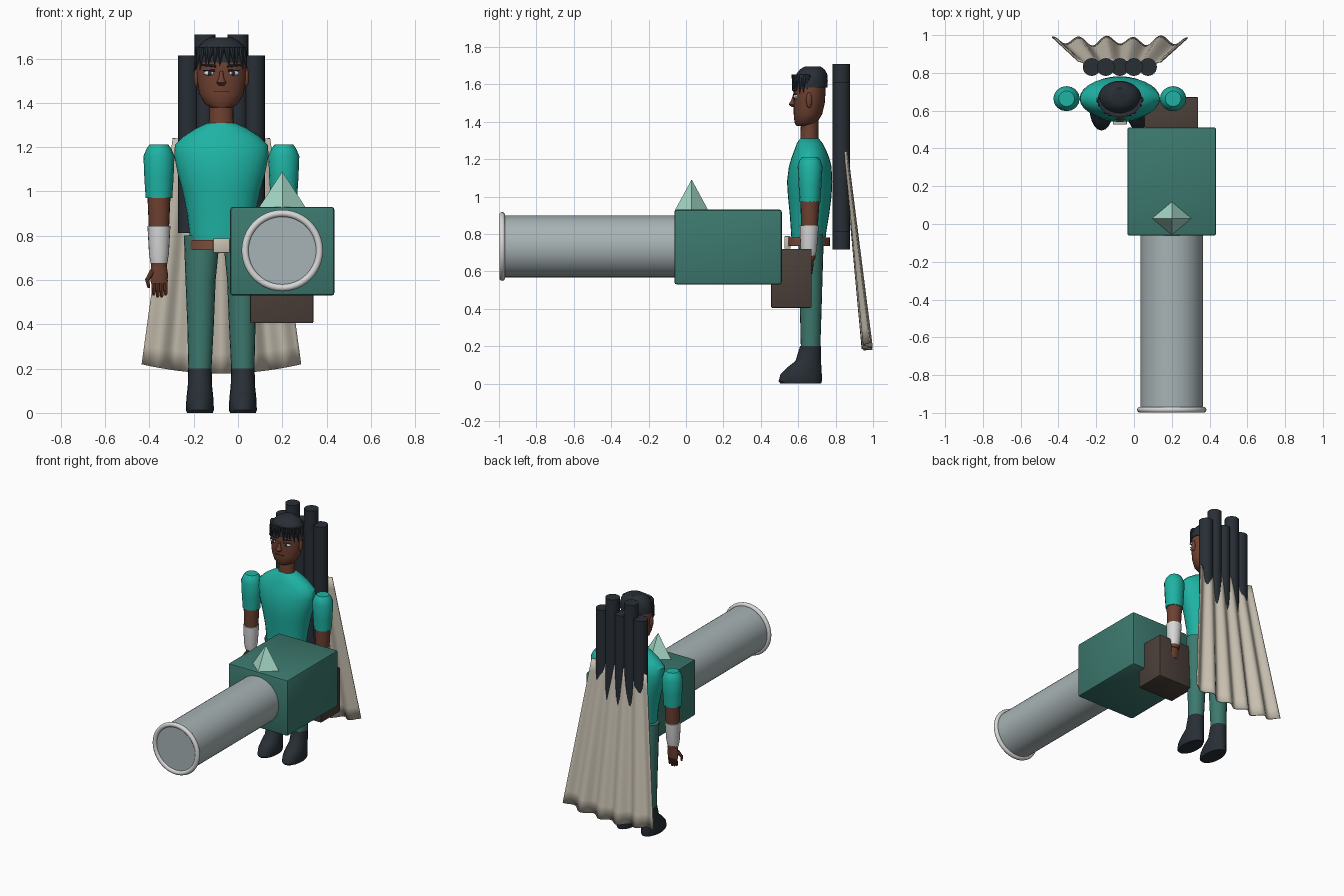
import bpy, bmesh, math, random
from mathutils import Vector

random.seed(4)
CX = -0.075  # centre line of the figure


def material(name, r, g, b):
    m = bpy.data.materials.new(name)
    m.diffuse_color = (r, g, b, 1)
    return m


TEAL = material("bright_teal", 0.013, 0.45, 0.37)
GREEN = material("dull_green", 0.045, 0.19, 0.155)
STEEL = material("steel_grey", 0.39, 0.45, 0.46)
WHITE = material("off_white", 0.68, 0.68, 0.68)
MINT = material("pale_mint", 0.38, 0.70, 0.58)
DARK = material("dark_slate", 0.021, 0.028, 0.036)
BARK = material("dark_brown", 0.07, 0.05, 0.042)
SKIN = material("brown_skin", 0.155, 0.052, 0.031)
CREAM = material("cream_cloth", 0.58, 0.53, 0.44)
LEATHER = material("belt_leather", 0.20, 0.075, 0.045)


def finish(name, bm, mat, angle=35):
    bmesh.ops.recalc_face_normals(bm, faces=bm.faces)
    me = bpy.data.meshes.new(name)
    bm.to_mesh(me)
    bm.free()
    me.materials.append(mat)
    me.shade_smooth()
    me.set_sharp_from_angle(angle=math.radians(angle))
    ob = bpy.data.objects.new(name, me)
    bpy.context.collection.objects.link(ob)
    return ob


def loft(name, rings, mat, n=20, angle=35):
    """Skin horizontal ellipses given as (x, y, z, rx, ry)."""
    bm = bmesh.new()
    loops = []
    for x, y, z, rx, ry in rings:
        loops.append([bm.verts.new((x + rx * math.cos(2 * math.pi * i / n),
                                    y + ry * math.sin(2 * math.pi * i / n), z)) for i in range(n)])
    for a, b in zip(loops, loops[1:]):
        for i in range(n):
            bm.faces.new((a[i], a[(i + 1) % n], b[(i + 1) % n], b[i]))
    bm.faces.new(loops[0])
    bm.faces.new(loops[-1])
    return finish(name, bm, mat, angle)


def body(name, x, profile, mat, n=20, angle=35):
    """Loft from a profile of (z, half width, front y, back y)."""
    return loft(name, [(x, (f + b) / 2, z, w, (b - f) / 2) for z, w, f, b in profile], mat, n, angle)


def rod(name, p, q, r1, r2, mat, n=24):
    """Tapered cylinder between two points."""
    p, q = Vector(p), Vector(q)
    bm = bmesh.new()
    bmesh.ops.create_cone(bm, cap_ends=True, segments=n, radius1=r1, radius2=r2, depth=(q - p).length)
    bm.transform((q - p).to_track_quat('Z', 'Y').to_matrix().to_4x4())
    bmesh.ops.translate(bm, verts=bm.verts, vec=(p + q) / 2)
    return finish(name, bm, mat)


def box(name, lo, hi, mat, bevel=0.0):
    bm = bmesh.new()
    bmesh.ops.create_cube(bm, size=1)
    for v in bm.verts:
        v.co = [(l + h) / 2 + c * (h - l) for l, h, c in zip(lo, hi, v.co)]
    if bevel:
        bmesh.ops.bevel(bm, geom=bm.edges[:], offset=bevel, segments=2, affect='EDGES', profile=0.5)
    return finish(name, bm, mat)


def ball(name, c, r, mat, n=14):
    bm = bmesh.new()
    bmesh.ops.create_uvsphere(bm, u_segments=n, v_segments=n // 2 + 1, radius=1)
    for v in bm.verts:
        v.co = [c[i] + v.co[i] * r[i] for i in range(3)]
    return finish(name, bm, mat)


# Cannon: barrel, muzzle rim, housing, stock and sight
rod("barrel", (0.2, -0.985, 0.733), (0.2, 0.0, 0.733), 0.165, 0.165, STEEL, 48)
bpy.ops.mesh.primitive_torus_add(location=(0.2, -0.983, 0.733), rotation=(math.pi / 2, 0, 0),
                                 major_radius=0.168, minor_radius=0.016,
                                 major_segments=48, minor_segments=10)
rim = bpy.context.object
rim.name = "muzzle_rim"
rim.data.materials.append(WHITE)
rim.data.shade_smooth()
box("cannon_housing", (-0.035, -0.062, 0.53), (0.435, 0.512, 0.93), GREEN, 0.012)
box("cannon_stock", (0.055, 0.455, 0.405), (0.34, 0.672, 0.72), BARK, 0.006)
loft("sight_pyramid", [(0.2, 0.03, 0.925, 0.107, 0.09), (0.2, 0.03, 1.09, 0.0005, 0.0005)], MINT, 4, 5)

# Bundle of tubes carried on the back
for i in range(5):
    half = 0.495 if i % 2 else 0.4
    x = CX + (i - 2) * 0.0745
    rod("back_tube", (x, 0.831, 1.213 - half), (x, 0.831, 1.213 + half), 0.047, 0.047, DARK)

# Pleated cape widening to an arched hem
bm = bmesh.new()
NU, NV = 60, 12
grid = []
for j in range(NV + 1):
    v = j / NV
    row = []
    for i in range(NU + 1):
        u = i / NU
        s = 2 * u - 1
        wave = math.cos(u * 5 * 2 * math.pi) + 0.25 * math.sin(u * 17)
        z = 1.24 + v * (0.178 + 0.042 * s * s - 1.24)
        row.append(bm.verts.new((CX + s * (0.22 + 0.14 * v),
                                 0.854 + 0.115 * v + wave * (0.007 + 0.015 * v), z)))
    grid.append(row)
for a, b in zip(grid, grid[1:]):
    for i in range(NU):
        bm.faces.new((a[i], a[i + 1], b[i + 1], b[i]))
cape = finish("cape", bm, CREAM)
thick = cape.modifiers.new("thickness", 'SOLIDIFY')
thick.thickness = 0.006
thick.offset = 0

# Torso, belt and buckle
body("tunic", CX, [(0.74, 0.135, 0.565, 0.745), (0.80, 0.143, 0.562, 0.748), (0.90, 0.155, 0.555, 0.765),
                   (1.00, 0.175, 0.545, 0.778), (1.08, 0.197, 0.54, 0.782), (1.16, 0.213, 0.55, 0.778),
                   (1.21, 0.21, 0.565, 0.765), (1.25, 0.17, 0.58, 0.748), (1.285, 0.115, 0.593, 0.73),
                   (1.31, 0.062, 0.61, 0.71)], TEAL, 28)
body("belt", CX, [(0.735, 0.15, 0.545, 0.77), (0.78, 0.15, 0.545, 0.77)], LEATHER, 28)
box("buckle", (CX - 0.037, 0.526, 0.722), (CX + 0.037, 0.56, 0.788), CREAM, 0.004)

# Limbs, mirrored across the centre line
for side in (-1, 1):
    lx = CX + side * 0.094
    loft("leg", [(lx + side * d, y, z, rx, ry) for d, y, z, rx, ry in (
        (0.003, 0.666, 0.19, 0.052, 0.052), (0.0, 0.667, 0.40, 0.06, 0.058),
        (0.0, 0.668, 0.60, 0.068, 0.063), (-0.004, 0.668, 0.73, 0.077, 0.067),
        (0.0, 0.668, 0.80, 0.075, 0.065))], GREEN)
    body("boot", lx + side * 0.003, [(0.0, 0.058, 0.505, 0.722), (0.012, 0.063, 0.495, 0.726),
                                     (0.05, 0.062, 0.505, 0.726), (0.085, 0.059, 0.54, 0.724),
                                     (0.12, 0.055, 0.585, 0.722), (0.20, 0.053, 0.61, 0.722)], DARK)
    ax = CX + side * 0.282
    body("sleeve", ax, [(0.97, 0.06, 0.608, 0.718), (1.06, 0.066, 0.602, 0.724), (1.16, 0.07, 0.597, 0.73),
                        (1.195, 0.055, 0.608, 0.718), (1.212, 0.042, 0.622, 0.705)], TEAL, 16)
    body("forearm", ax, [(0.66, 0.036, 0.63, 0.69), (0.84, 0.046, 0.615, 0.705),
                         (0.98, 0.052, 0.612, 0.714)], SKIN)
    body("wrist_cuff", ax, [(0.675, 0.038, 0.62, 0.69), (0.72, 0.045, 0.612, 0.7),
                            (0.845, 0.052, 0.608, 0.71)], WHITE)
    body("palm", ax, [(0.585, 0.036, 0.638, 0.675), (0.62, 0.042, 0.635, 0.68),
                      (0.68, 0.032, 0.634, 0.685)], SKIN, 12)
    for k in range(4):
        fx = ax + side * (0.024 - k * 0.018)
        tip = 0.53 - 0.008 * (k in (1, 2))
        loft("finger", [(fx, 0.648, tip, 0.004, 0.004), (fx, 0.65, tip + 0.008, 0.008, 0.008),
                        (fx, 0.656, 0.60, 0.01, 0.01)], SKIN, 8)
    rod("thumb_base", (ax + side * 0.03, 0.65, 0.64), (ax + side * 0.053, 0.635, 0.60), 0.012, 0.01, SKIN, 8)
    rod("thumb_tip", (ax + side * 0.053, 0.635, 0.605), (ax + side * 0.046, 0.625, 0.565), 0.01, 0.006, SKIN, 8)

# Neck, head and ears
body("neck", CX, [(1.29, 0.06, 0.61, 0.71), (1.33, 0.054, 0.612, 0.708), (1.42, 0.055, 0.615, 0.71)], SKIN)
body("head", CX, [(1.378, 0.045, 0.59, 0.68), (1.395, 0.075, 0.58, 0.70), (1.44, 0.1, 0.576, 0.728),
                  (1.50, 0.11, 0.575, 0.742), (1.56, 0.113, 0.575, 0.746), (1.62, 0.108, 0.58, 0.742),
                  (1.66, 0.085, 0.6, 0.725)], SKIN, 28)
loft("nose", [(CX, 0.575, 1.478, 0.012, 0.01), (CX, 0.568, 1.492, 0.022, 0.02),
              (CX, 0.574, 1.515, 0.011, 0.012), (CX, 0.58, 1.545, 0.008, 0.008)], SKIN, 10)
box("mouth", (CX - 0.034, 0.574, 1.449), (CX + 0.034, 0.59, 1.453), DARK)
for side in (-1, 1):
    ball("ear", (CX + side * 0.113, 0.658, 1.515), (0.012, 0.016, 0.042), SKIN)
    ex = CX + side * 0.055
    ball("eye", (ex, 0.59, 1.534), (0.026, 0.016, 0.012), WHITE)
    ball("pupil", (ex - side * 0.002, 0.58, 1.534), (0.010, 0.009, 0.011), DARK)
    rod("upper_lid", (ex - side * 0.026, 0.577, 1.546), (ex + side * 0.027, 0.589, 1.546), 0.004, 0.003, DARK, 8)
    rod("eyebrow", (ex - side * 0.03, 0.577, 1.566), (ex + side * 0.032, 0.59, 1.57), 0.006, 0.003, DARK, 8)

# Hair cap with a fringe of pointed locks
body("hair_cap", CX, [(1.582, 0.116, 0.572, 0.757), (1.62, 0.115, 0.577, 0.758), (1.655, 0.103, 0.59, 0.755),
                      (1.68, 0.078, 0.61, 0.74), (1.695, 0.05, 0.635, 0.72)], DARK, 24)
for k in range(13):
    a = math.radians(-90 + (k - 6) * 13.5)
    c, s = math.cos(a), math.sin(a)
    drop = 1.572 + random.uniform(-0.008, 0.012) - 0.028 * abs(k - 6) / 6
    rod("fringe_lock", (CX + 0.103 * c, 0.663 + 0.082 * s, 1.65),
        (CX + 0.118 * c + random.uniform(-0.01, 0.01), 0.663 + 0.094 * s, drop), 0.017, 0.001, DARK, 8)
